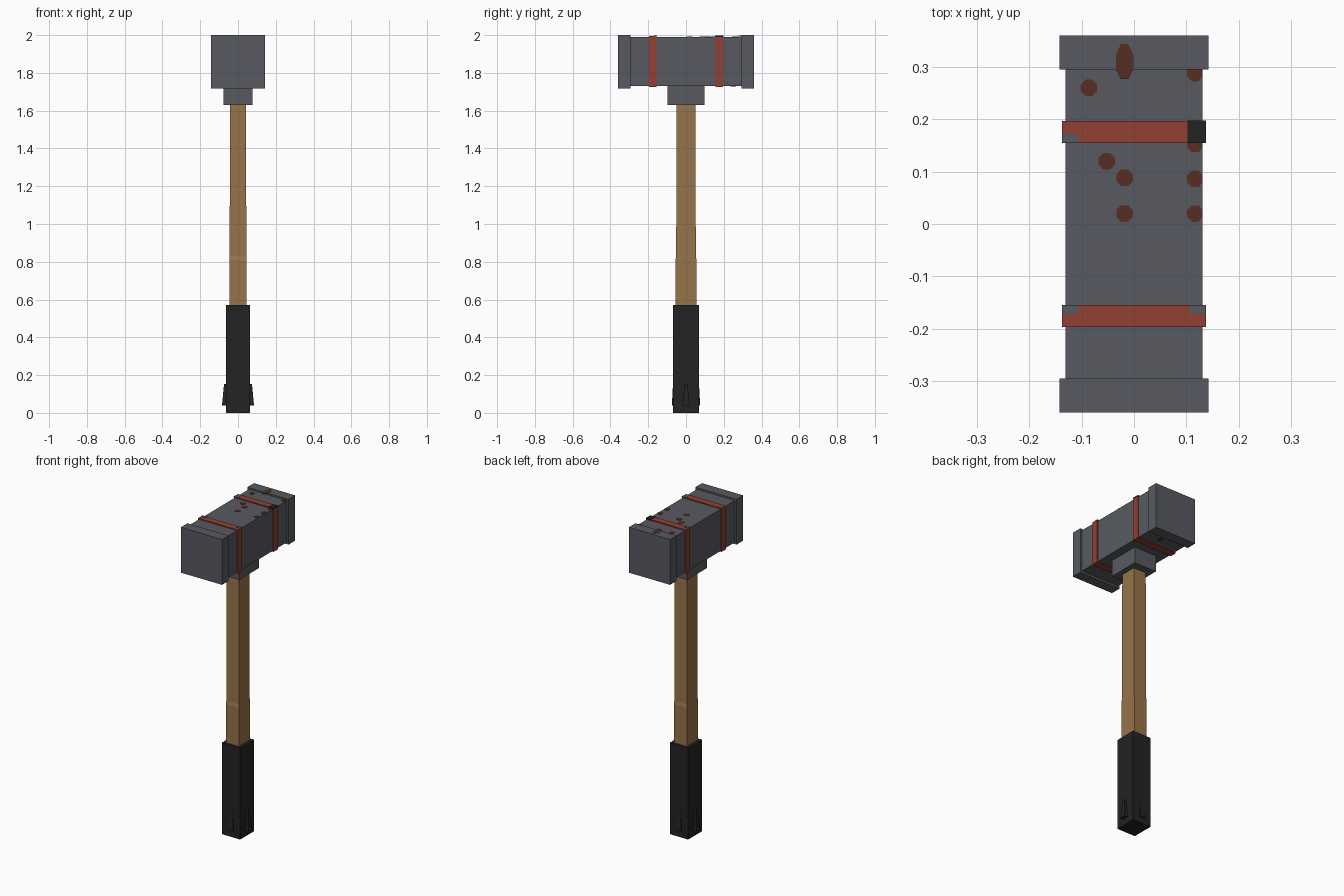
import bpy, bmesh, math

if "Cube" in bpy.data.objects:
    bpy.data.objects.remove(bpy.data.objects["Cube"])


def material(name, rgb):
    """Flat colour given as 0-255 display values."""
    m = bpy.data.materials.new(name)
    lin = [((c / 255 + 0.055) / 1.055) ** 2.4 for c in rgb]
    m.diffuse_color = (*lin, 1)
    m.use_nodes = True
    m.node_tree.nodes["Principled BSDF"].inputs["Base Color"].default_value = m.diffuse_color
    return m


STEEL = material("steel grey", (87, 90, 97))
RED = material("faded red", (145, 64, 52))
WOOD = material("wood brown", (151, 117, 74))
RUBBER = material("rubber black", (35, 35, 35))
RUST = material("rust brown", (86, 46, 34))


def finish(name, bm, mat):
    bmesh.ops.recalc_face_normals(bm, faces=bm.faces)
    mesh = bpy.data.meshes.new(name)
    bm.to_mesh(mesh)
    bm.free()
    mesh.materials.append(mat)
    ob = bpy.data.objects.new(name, mesh)
    bpy.context.collection.objects.link(ob)
    return ob


def column(name, sections, mat, centre=(0, 0)):
    """Rectangular rings (half_x, half_y, z) joined upwards and capped."""
    bm = bmesh.new()
    rings = []
    for hx, hy, z in sections:
        rings.append([bm.verts.new((centre[0] + sx * hx, centre[1] + sy * hy, z))
                      for sx, sy in ((-1, -1), (1, -1), (1, 1), (-1, 1))])
    for a, b in zip(rings, rings[1:]):
        for i in range(4):
            j = (i + 1) % 4
            bm.faces.new((a[i], a[j], b[j], b[i]))
    bm.faces.new(rings[0])
    bm.faces.new(rings[-1])
    return finish(name, bm, mat)


def box(name, x, y, z, mat):
    return column(name, [((x[1] - x[0]) / 2, (y[1] - y[0]) / 2, h) for h in z],
                  mat, (sum(x) / 2, sum(y) / 2))


def spot(name, x, y, z, rx, ry):
    """Thin eight-sided rust plate, clipped at the side of the head."""
    bm = bmesh.new()
    bmesh.ops.create_cone(bm, cap_ends=True, segments=8, radius1=1, radius2=1, depth=0.004)
    for v in bm.verts:
        c, s = v.co.x, v.co.y
        a = math.atan2(s, c) + math.pi / 8
        v.co.x = min(x + rx * math.cos(a), 0.1305)
        v.co.y = y + ry * math.sin(a)
        v.co.z += z
    return finish(name, bm, RUST)


# Hammer head: block, striking faces, painted bands
box("head_block", (-0.131, 0.131), (-0.3, 0.3), (1.73, 1.99), STEEL)
for side, s in (("front", -1), ("back", 1)):
    box(f"{side}_striking_face", (-0.142, 0.142), sorted((s * 0.295, s * 0.36)), (1.718, 2.0), STEEL)
    box(f"{side}_band", (-0.137, 0.137), sorted((s * 0.155, s * 0.197)), (1.725, 1.996), RED)

# Chipped paint at band corners and one blackened corner
for i, (sx, sy) in enumerate(((-1, 1), (-1, -1), (1, -1))):
    box(f"band_chip_{i}", sorted((sx * 0.107, sx * 0.1375)), sorted((sy * 0.1545, sy * 0.172)),
        (1.994, 1.9975), STEEL)
box("band_black_patch", (0.102, 0.1375), (0.1545, 0.1975), (1.99, 1.998), RUBBER)

# Rust spots on the top and underside
for i, (x, y) in enumerate(((-0.086, 0.26), (-0.052, 0.12), (-0.018, 0.088), (-0.018, 0.02),
                            (0.117, 0.02), (0.117, 0.086), (0.117, 0.153), (0.117, 0.288))):
    spot(f"rust_spot_{i}", x, y, 1.99, 0.017, 0.017)
spot("rust_spot_long", -0.018, 0.31, 1.9995, 0.018, 0.036)
spot("rust_spot_below", 0.02, 0.25, 1.73, 0.017, 0.017)

# Collar and tapered wooden handle
box("collar", (-0.076, 0.076), (-0.098, 0.098), (1.63, 1.74), STEEL)
column("handle", [(0.045, 0.056, 0.5), (0.045, 0.056, 0.81),
                  (0.044, 0.052, 0.83), (0.043, 0.05, 1.65)], WOOD)

# Rubber grip
column("grip", [(0.063, 0.068, 0), (0.063, 0.068, 0.57)], RUBBER)


def fin(name, axis, s, inner, top, bottom):
    """Wedge rib on one grip face, wider and deeper at its lower end."""
    bm = bmesh.new()
    rings = []
    for z, w, out in ((0.038, 0.02, bottom), (0.152, 0.008, top)):
        ring = []
        for d, t in ((inner, -w), (out, -w), (out, w), (inner, w)):
            ring.append(bm.verts.new((s * d, t, z) if axis == 0 else (t, s * d, z)))
        rings.append(ring)
    a, b = rings
    for i in range(4):
        bm.faces.new((a[i], a[(i + 1) % 4], b[(i + 1) % 4], b[i]))
    bm.faces.new(a)
    bm.faces.new(b)
    finish(name, bm, RUBBER)


# Ribs near the foot of the grip
for s, n in ((-1, "a"), (1, "b")):
    fin(f"side_rib_{n}", 0, s, 0.05, 0.074, 0.085)
    fin(f"face_rib_{n}", 1, s, 0.05, 0.069, 0.075)
